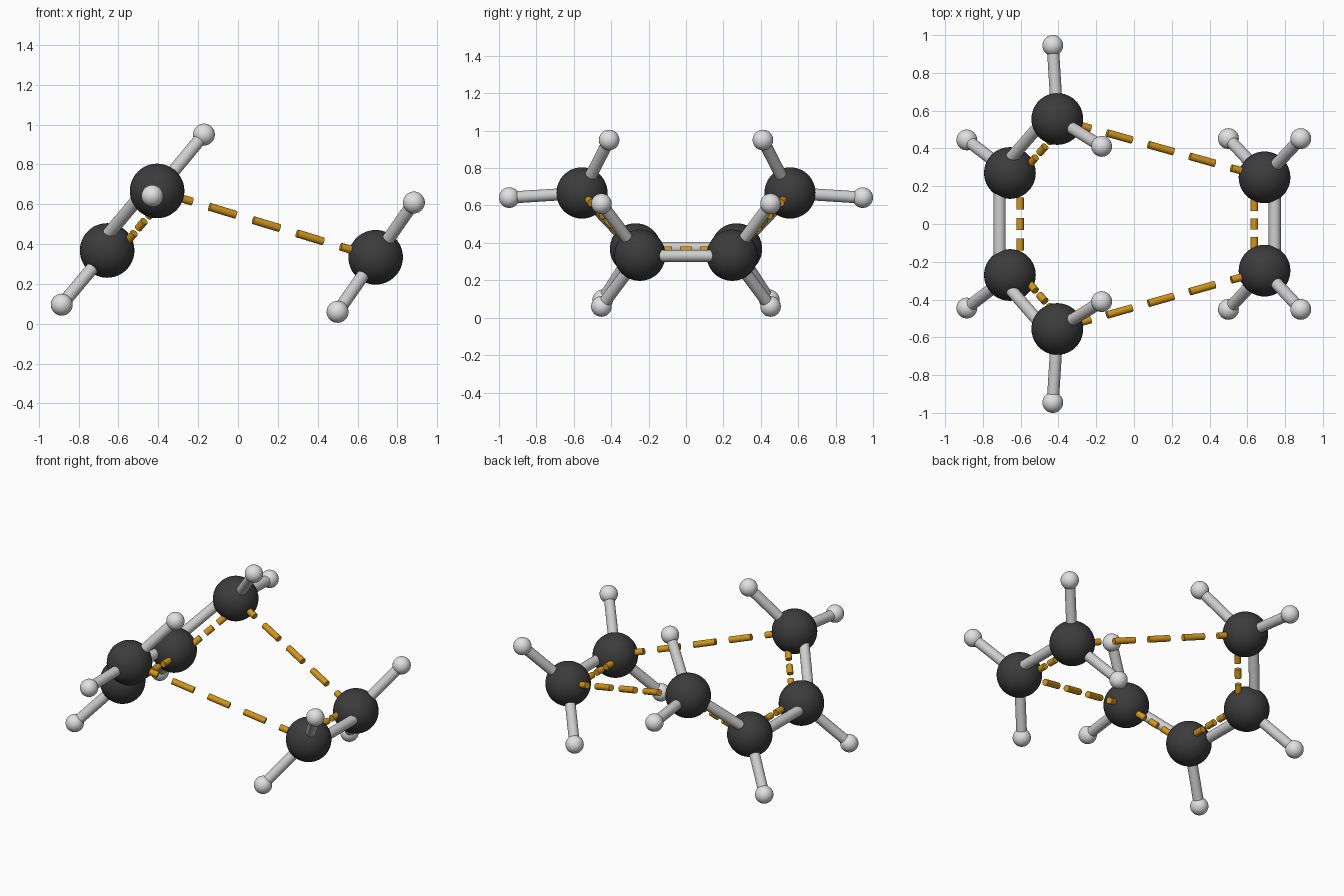
import bpy, math
from mathutils import Vector

if "Cube" in bpy.data.objects:
    bpy.data.objects.remove(bpy.data.objects["Cube"])


def material(name, rgb):
    m = bpy.data.materials.new(name)
    m.diffuse_color = (*rgb, 1)
    m.use_nodes = True
    m.node_tree.nodes["Principled BSDF"].inputs["Base Color"].default_value = m.diffuse_color
    return m


DARK = material("charcoal", (0.045, 0.045, 0.045))
WHITE = material("white", (0.75, 0.75, 0.75))
GREY = material("light grey", (0.62, 0.62, 0.62))
GOLD = material("golden orange", (0.65, 0.30, 0.01))

BIG_R, SMALL_R, ROD_R, DASH_R = 0.137, 0.055, 0.032, 0.02


def finish(name, mat):
    ob = bpy.context.object
    ob.name = name
    ob.data.materials.append(mat)
    bpy.ops.object.shade_smooth_by_angle(angle=math.radians(40))


def ball(name, p, r, mat):
    bpy.ops.mesh.primitive_uv_sphere_add(segments=40, ring_count=24, radius=r, location=p)
    finish(name, mat)


def rod(name, a, b, r, mat):
    d = b - a
    bpy.ops.mesh.primitive_cylinder_add(vertices=24, radius=r, depth=d.length,
                                        location=(a + b) / 2,
                                        rotation=d.to_track_quat('Z', 'Y').to_euler())
    finish(name, mat)


def dashed(name, a, b, n=5, fill=0.6):
    # dashes centred in n equal cells
    for i in range(n):
        rod(name, a.lerp(b, (i + 0.5 - fill / 2) / n),
            a.lerp(b, (i + 0.5 + fill / 2) / n), DASH_R, GOLD)


def partial_double(a, b, off):
    # solid rod on the outer side, dashes on the inner side
    rod("bond_rod", a - off, b - off, ROD_R, GREY)
    dashed("bond_dash", a + off, b + off)


def side(p, s):
    return Vector((p[0], p[1] * s, p[2]))


# large balls on one half, each with its small balls
CENTRES = {
    "inner": ((-0.657, 0.27, 0.368), [(-0.885, 0.445, 0.096)]),
    "upper": ((-0.406, 0.556, 0.667), [(-0.43, 0.945, 0.642), (-0.171, 0.411, 0.95)]),
    "far": ((0.691, 0.247, 0.334), [(0.883, 0.452, 0.609), (0.5, 0.452, 0.06)]),
}

for s in (1, -1):
    c = {}
    for key, (p, smalls) in CENTRES.items():
        c[key] = side(p, s)
        ball(key + "_large_ball", c[key], BIG_R, DARK)
        for q in smalls:
            ball(key + "_small_ball", side(q, s), SMALL_R, WHITE)
            rod(key + "_small_rod", c[key], side(q, s), ROD_R, GREY)
    # bonds within each half
    partial_double(c["inner"], c["upper"], side((0.046, -0.02, -0.02), s))
    dashed("long_dash", c["upper"], c["far"])

# bonds crossing the mirror plane
for key, off in (("inner", (0.054, 0, -0.006)), ("far", (-0.054, 0, 0.003))):
    p = CENTRES[key][0]
    partial_double(side(p, 1), side(p, -1), Vector(off))
